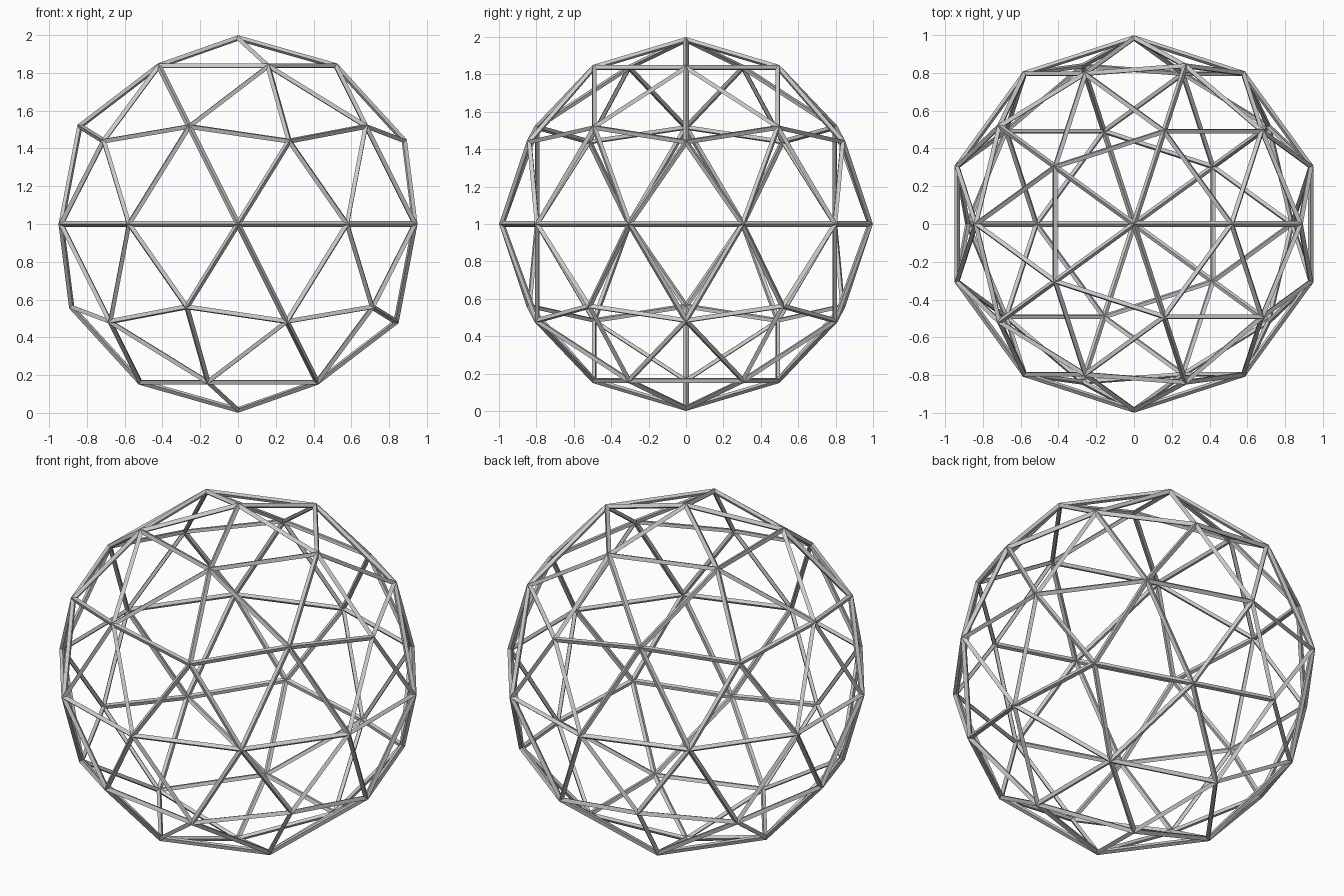
import bpy

if "Cube" in bpy.data.objects:
    bpy.data.objects.remove(bpy.data.objects["Cube"])

STRUT = 0.03          # strut thickness

# Geodesic sphere: icosahedron subdivided once, poles on the z axis
bpy.ops.mesh.primitive_ico_sphere_add(subdivisions=2, radius=1.0 - STRUT * 0.52,
                                      location=(0, 0, 1))
cage = bpy.context.object
cage.name = "geodesic_cage"

# Turn every edge into a thin flat-sided strut
wire = cage.modifiers.new("struts", 'WIREFRAME')
wire.thickness = STRUT
wire.offset = 0.0
wire.use_replace = True
wire.use_even_offset = True
